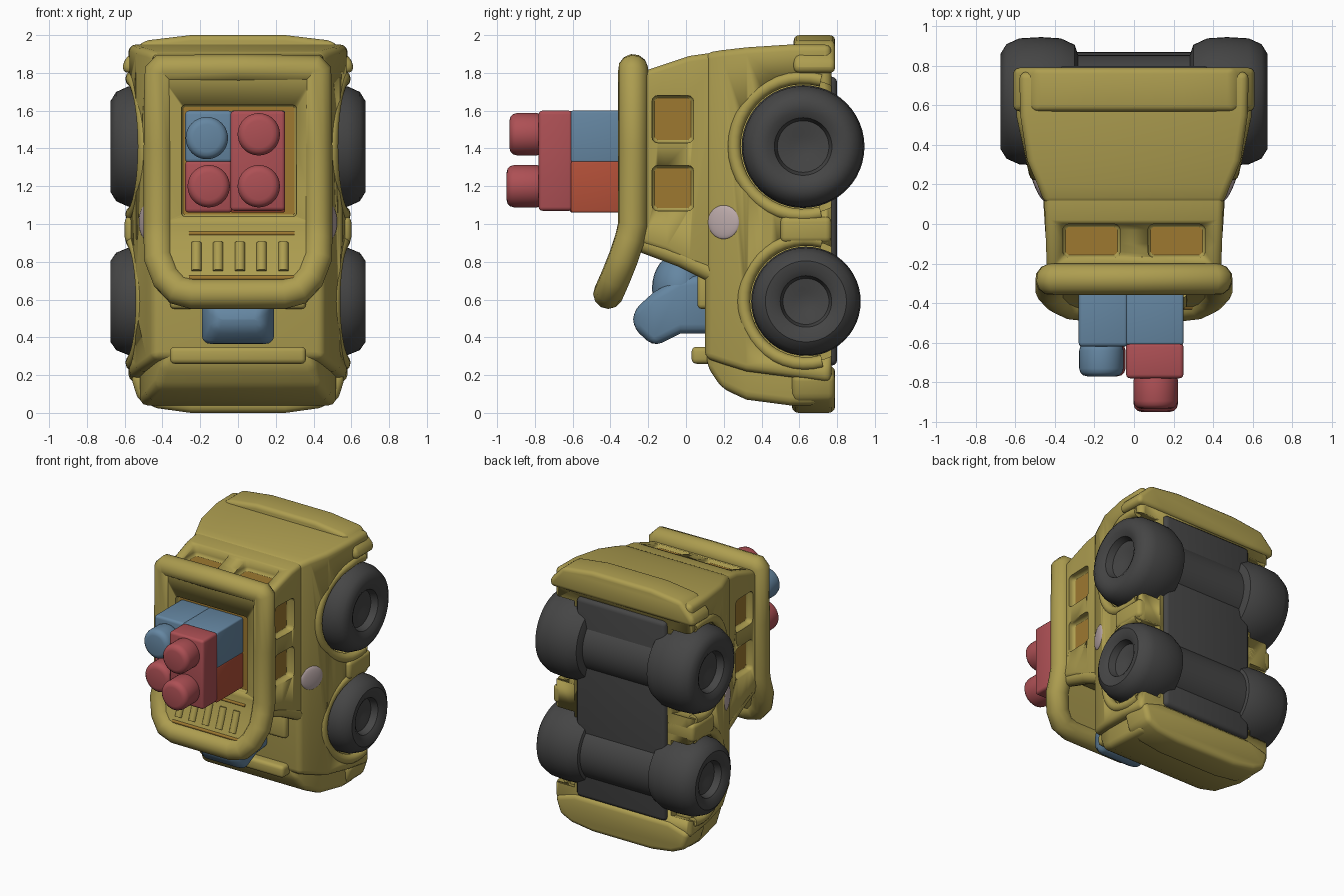
import bpy, bmesh, math
from mathutils import Matrix, Vector

if "Cube" in bpy.data.objects:
    bpy.data.objects.remove(bpy.data.objects["Cube"])

def mat(name, c):
    m = bpy.data.materials.new(name)
    m.diffuse_color = (*c, 1)
    m.use_nodes = True
    m.node_tree.nodes["Principled BSDF"].inputs["Base Color"].default_value = m.diffuse_color
    return m

YEL = mat("yellow", (0.42, 0.34, 0.08))
ORA = mat("amber", (0.34, 0.19, 0.03))
RUB = mat("rubber", (0.06, 0.06, 0.06))
RED = mat("red", (0.42, 0.08, 0.09))
ORR = mat("orange_red", (0.45, 0.08, 0.04))
BLU = mat("blue", (0.13, 0.24, 0.36))
LAMP = mat("lamp", (0.5, 0.4, 0.4))

def activate(ob):
    bpy.ops.object.select_all(action='DESELECT')
    ob.select_set(True)
    bpy.context.view_layer.objects.active = ob

def finish(name, bm, m, bevel=0, seg=3):
    bmesh.ops.recalc_face_normals(bm, faces=bm.faces)
    me = bpy.data.meshes.new(name)
    bm.to_mesh(me)
    bm.free()
    ob = bpy.data.objects.new(name, me)
    bpy.context.collection.objects.link(ob)
    me.materials.append(m)
    activate(ob)
    if bevel:
        b = ob.modifiers.new("bevel", 'BEVEL')
        b.width, b.segments, b.limit_method = bevel, seg, 'ANGLE'
        bpy.ops.object.modifier_apply(modifier="bevel")
    bpy.ops.object.shade_smooth_by_angle(angle=math.radians(40))
    return ob

def box(name, x, y, z, m, bevel=0.02):
    bm = bmesh.new()
    lo, hi = Vector((x[0], y[0], z[0])), Vector((x[1], y[1], z[1]))
    bmesh.ops.create_cube(bm, size=1, matrix=Matrix.Translation((lo + hi) / 2) @ Matrix.Diagonal((*(hi - lo), 1)))
    return finish(name, bm, m, bevel)

def cyl(name, c, r, depth, axis, m, bevel=0.0):
    bm = bmesh.new()
    rot = Matrix.Rotation(math.pi / 2, 4, 'Y' if axis == 'X' else 'X')
    bmesh.ops.create_cone(bm, cap_ends=True, segments=40, radius1=r, radius2=r, depth=depth,
                          matrix=Matrix.Translation(c) @ rot)
    return finish(name, bm, m, bevel)

def ball(name, c, s, m, turn=0):
    bm = bmesh.new()
    bmesh.ops.create_uvsphere(bm, u_segments=28, v_segments=16, radius=1, matrix=Matrix.Translation(c)
                              @ Matrix.Rotation(turn, 4, 'Z') @ Matrix.Diagonal((*s, 1)))
    return finish(name, bm, m)

def skin(name, rings, m, bevel):
    # closed solid through four-point sections
    bm = bmesh.new()
    rings = [[bm.verts.new(p) for p in r] for r in rings]
    for r, s in zip(rings, rings[1:]):
        for i in range(4):
            bm.faces.new((r[i], r[(i + 1) % 4], s[(i + 1) % 4], s[i]))
    bm.faces.new(rings[0])
    bm.faces.new(rings[-1])
    return finish(name, bm, m, bevel)

def loft(name, levels, m, bevel):
    # rectangular sections (y, z low, z high, half width) stacked along y
    return skin(name, [[(x * w, y, z) for x, z in ((-1, a), (1, a), (1, b), (-1, b))]
                       for y, a, b, w in levels], m, bevel)

def cut(ob, cutters):
    for c in cutters:
        b = ob.modifiers.new("cut", 'BOOLEAN')
        b.operation, b.object, b.solver = 'DIFFERENCE', c, 'EXACT'
        activate(ob)
        bpy.ops.object.modifier_apply(modifier="cut")
        bpy.data.objects.remove(c)

def tube(name, pts, r, m, cyclic=False):
    cu = bpy.data.curves.new(name, 'CURVE')
    cu.dimensions, cu.bevel_depth, cu.bevel_resolution, cu.use_fill_caps = '3D', r, 4, True
    sp = cu.splines.new('POLY')
    sp.points.add(len(pts) - 1)
    for p, co in zip(sp.points, pts):
        p.co = (*co, 1)
    sp.use_cyclic_u = cyclic
    cu.materials.append(m)
    ob = bpy.data.objects.new(name, cu)
    bpy.context.collection.objects.link(ob)
    return ob

SIDES = ((1, "right"), (-1, "left"))
span = lambda s, a, b: tuple(sorted((s * a, s * b)))
AXLES = (("rear", 0.62, 1.41, 0.325), ("front", 0.635, 0.59, 0.29))

# cab, lower body and narrower nose
cab = loft("cab", [(-0.25, 0.90, 1.80, 0.44), (-0.1, 0.85, 1.85, 0.445), (0.02, 0.79, 1.89, 0.45),
                   (0.2, 0.72, 1.915, 0.455)], YEL, 0.03)
body = loft("lower_body", [(0.1, 0.29, 1.905, 0.45), (0.19, 0.26, 1.92, 0.485), (0.32, 0.22, 1.935, 0.54),
                           (0.55, 0.19, 1.95, 0.575), (0.77, 0.16, 1.95, 0.58)], YEL, 0.035)
loft("nose", [(0.11, 0.25, 0.6, 0.40), (0.19, 0.13, 0.6, 0.44), (0.32, 0.07, 0.5, 0.49),
              (0.55, 0.04, 0.4, 0.52), (0.7, 0.04, 0.4, 0.52)], YEL, 0.05)

# window recesses with amber panes
windows = []
for s, side in SIDES:
    for i, (a, b) in enumerate(((1.07, 1.31), (1.43, 1.68))):
        windows.append(box("window_cutter", span(s, 0.39, 0.6), (-0.18, 0.04), (a, b), YEL, 0.03))
        box(f"side_window_{side}_{i}", span(s, 0.34, 0.395), (-0.19, 0.05), (a - .01, b + .01), ORA, 0)
    windows.append(box("window_cutter", span(s, 0.07, 0.36), (-0.17, 0.0), (1.80, 2.1), YEL, 0.03))
    box(f"rear_window_{side}", span(s, 0.06, 0.37), (-0.18, 0.01), (1.75, 1.805), ORA, 0)
cut(cab, windows)

# wheel arches and hood recess
arches = [cyl("arch_cutter", (s * 0.71, y, z), r + 0.03, 0.6, 'X', YEL) for s, _ in SIDES for _, y, z, r in AXLES]
cut(body, arches)
box("hood_panel_rim", (-0.36, 0.36), (0.06, 0.14), (0.55, 0.74), YEL, 0.025)
box("hood_lip", (-0.36, 0.36), (0.03, 0.14), (0.26, 0.35), YEL, 0.025)

# wheels, arch flares, axles
for end, y, z, R in AXLES:
    prof = [(0.28, 0), (0.28, 0.7), (0.30, 0.88), (0.37, 0.98), (0.47, 1), (0.58, 0.98), (0.645, 0.89), (0.675, 0.74),
            (0.67, 0.58), (0.65, 0.47), (0.60, 0.42), (0.59, 0.22), (0.585, 0.15), (0.58, 0)]
    for s, side in SIDES:
        bm = bmesh.new()
        vs = [bm.verts.new((s * x, y + R * r, z)) for x, r in prof]
        es = [bm.edges.new(p) for p in zip(vs, vs[1:])]
        bmesh.ops.spin(bm, geom=vs + es, cent=(0, y, z), axis=(1, 0, 0), angle=2 * math.pi, steps=48)
        bmesh.ops.remove_doubles(bm, verts=bm.verts, dist=0.0005)
        finish(f"{end}_wheel_{side}", bm, RUB)
        pts = []
        for i in range(25):
            t = math.radians(-105 + 210 * i / 24)
            py = y - (R + 0.04) * math.cos(t)
            pts.append((s * (0.495 + 0.065 * min(1, max(0, (py - 0.25) / 0.3))), py, z + (R + 0.04) * math.sin(t)))
        tube(f"{end}_arch_flare_{side}", pts, 0.035, YEL)
    cyl(f"{end}_axle_housing", (0, y, z), 0.235, 0.6, 'X', RUB)
box("chassis", (-0.38, 0.38), (0.6, 0.8), (0.25, 1.78), RUB, 0.03)

# steps and side lamps
for s, side in SIDES:
    box(f"side_step_{side}", span(s, 0.3, 0.6), (0.5, 0.77), (0.9, 1.04), YEL, 0.03)
    ball(f"side_lamp_{side}", (s * 0.487, 0.2, 1.01), (0.018, 0.09, 0.09), LAMP, -s * 0.39)

# bumpers: outlines in x/z extruded along y
def slab(name, half, y0, y1, bevel):
    bm = bmesh.new()
    out = half + [(-x, z) for x, z in reversed(half)]
    f = bm.faces.new([bm.verts.new((x, y0, z)) for x, z in out])
    g = bmesh.ops.extrude_face_region(bm, geom=[f])
    bmesh.ops.translate(bm, vec=(0, y1 - y0, 0), verts=[v for v in g['geom'] if isinstance(v, bmesh.types.BMVert)])
    return finish(name, bm, YEL, bevel)

slab("rear_bumper", [(0.25, 2.0), (0.5, 1.97), (0.61, 1.86), (0.61, 1.8), (0.4, 1.8)], 0.57, 0.79, 0.035)
slab("front_bumper", [(0.25, 0.0), (0.43, 0.025), (0.53, 0.07), (0.57, 0.2), (0.4, 0.25)], 0.56, 0.79, 0.035)

# roof panel with a visor curving outward at its lower end
def roof_y(z):
    t = max(0, (1.0 - z) / 0.45)
    return -0.28 - 0.17 * t ** 1.3

half = [(0.0, 0.63), (0.24, 0.63), (0.32, 0.65), (0.38, 0.715), (0.42, 0.82), (0.42, 0.92),
        (0.42, 1.0), (0.42, 1.4), (0.42, 1.80), (0.40, 1.82), (0.0, 1.82)]
loop = half + [(-x, z) for x, z in reversed(half[1:-1])]
tube("roof_rim", [(x, roof_y(z), z) for x, z in loop], 0.08, YEL, True)
roof = skin("roof_panel", [[(k * x, roof_y(z) + d, z) for k, d in ((-1, -0.05), (1, -0.05), (1, 0.06), (-1, 0.06))]
                           for x, z in half[1:-1]], YEL, 0)
cut(roof, [box("hatch_cutter", (-0.3, 0.31), (-0.5, -0.295), (1.04, 1.63), YEL, 0.02)])
box("roof_hatch_floor", (-0.29, 0.30), (-0.299, -0.25), (1.05, 1.62), ORA, 0)

# visor vent with ribs
for i in range(5):
    x = -0.22 + i * 0.115
    tube(f"visor_rib_{i}", [(x, roof_y(z) - 0.045, z) for z in (0.75, 0.82, 0.90)], 0.028, YEL)
for n, z in (("top", 0.95), ("bottom", 0.715)):
    tube(f"visor_groove_{n}", [(x, roof_y(z) - 0.046, z) for x in (-0.26, 0.30)], 0.012, ORA)

# windscreen pillars and blue driver
for s, side in SIDES:
    tube(f"pillar_{side}", [(s * 0.38, -0.26, 0.91), (s * 0.40, -0.02, 0.82), (s * 0.41, 0.14, 0.74)], 0.05, YEL)
ball("driver_body", (0, -0.03, 0.66), (0.19, 0.15, 0.19), BLU)
loft("driver_snout", [(-0.28, 0.45, 0.54, 0.13), (-0.17, 0.35, 0.64, 0.19), (-0.03, 0.42, 0.72, 0.19),
                      (0.17, 0.42, 0.74, 0.17)], BLU, 0.05)

# stacked toy bricks on the roof
LX, RX, LZ, UZ = (-0.28, -0.03), (-0.04, 0.25), (1.06, 1.335), (1.325, 1.6)
box("brick_left_upper", LX, (-0.62, -0.28), UZ, BLU)
box("brick_left_lower", LX, (-0.62, -0.28), LZ, RED)
box("brick_right_upper", RX, (-0.61, -0.28), UZ, BLU, 0.012)
box("brick_right_lower", RX, (-0.61, -0.28), LZ, ORR, 0.012)
box("brick_right_top", RX, (-0.78, -0.6), (LZ[0] + .01, UZ[1]), RED)
for n, x, z, y0, y1, m in (("a", -0.165, 1.455, -0.77, -0.6, BLU), ("b", -0.155, 1.2, -0.77, -0.6, RED),
                           ("c", 0.11, 1.475, -0.935, -0.75, RED), ("d", 0.11, 1.2, -0.95, -0.75, RED)):
    cyl(f"brick_stud_{n}", (x, (y0 + y1) / 2, z), 0.112, y1 - y0, 'Y', m, 0.04)
